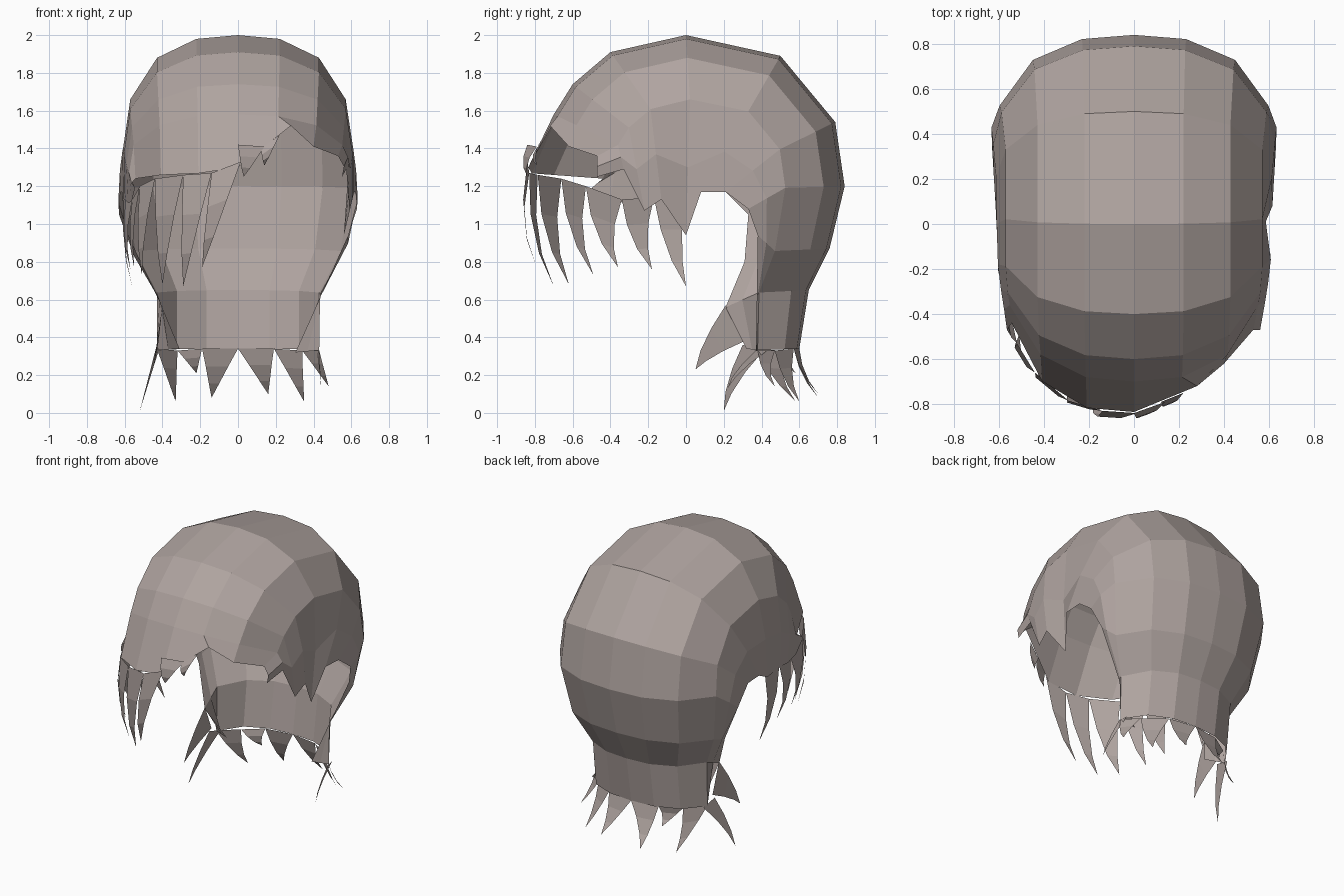
import bpy
from mathutils import Vector

cube = bpy.data.objects.get("Cube")
if cube:
    bpy.data.objects.remove(cube)

hair = bpy.data.materials.new("taupe_hair")
hair.use_nodes = True
colour = (0.43, 0.37, 0.35, 1)
hair.diffuse_color = colour
hair.node_tree.nodes["Principled BSDF"].inputs["Base Color"].default_value = colour


def make_object(name, verts, faces):
    mesh = bpy.data.meshes.new(name)
    mesh.from_pydata([tuple(v) for v in verts], [], faces)
    mesh.materials.append(hair)
    mesh.validate()
    obj = bpy.data.objects.new(name, mesh)
    bpy.context.collection.objects.link(obj)
    return obj


def side_x(y, z):
    """Half width of the head beside the ears."""
    x = 0.61 - 0.16 * max(0, -y - 0.1) + 0.06 * max(0, y)
    return x - 0.45 * max(0, 1.05 - z)


# Centre profile from fringe to neck: y, z, half width, hub y, hub z
STATIONS = [
    (-.84, 1.27, .60, .10, 1.20), (-.70, 1.58, .61, .10, 1.20),
    (-.60, 1.74, .62, .10, 1.20), (-.40, 1.91, .63, .10, 1.20),
    (0, 2.0, .63, .05, 1.20), (.50, 1.89, .63, .10, 1.20),
    (.79, 1.54, .65, .10, 1.20), (.84, 1.20, .66, .10, 1.18),
    (.76, .87, .60, .08, .84), (.65, .65, .475, .03, .62),
    (.60, .34, .475, .08, .32),
]
# Rounded cross-section: share of half width, share of distance from hub
SECTION = [(0, 1), (.35, .975), (.68, .85), (.905, .575)]

# Edge of the hair around each ear, one y, z pair per station
LEFT_EDGE = [(-.47, 1.25), (-.33, 1.29), (-.22, 1.07), (-.13, 1.13), (0, .94),
             (.08, 1.17), (.21, 1.17), (.33, 1.08), (.38, .94), (.375, .62), (.37, .32)]
RIGHT_EDGE = [(-.50, 1.19), (-.40, 1.12), (-.28, 1.11), (-.17, 1.13), (-.02, 1.12),
              (.08, 1.17), (.21, 1.17), (.33, 1.05), (.31, .80), (.21, .56), (.32, .34)]
# Swept-up hairline over the left brow
LEFT_BROW = [(0, -.835, 1.30), (.28, -.72, 1.52), (.40, -.62, 1.41), (.53, -.47, 1.36)]


def half_row(i, side):
    """Points of one station from the centre to the ear edge."""
    y, z, w, hy, hz = STATIONS[i]
    row = [Vector((side * w * a, hy + (y - hy) * r, hz + (z - hz) * r)) for a, r in SECTION]
    if i == 0 and side > 0:
        row = [Vector(p) for p in LEFT_BROW]
    ey, ez = (LEFT_EDGE if side > 0 else RIGHT_EDGE)[i]
    edge = Vector((side * side_x(ey, ez), ey, ez))
    middle = (row[-1] + edge) / 2
    middle.x += side * (0.02 if i < 9 else 0)
    return row + [middle, edge]


# Cap of hair, continuing down the nape
verts, faces = [], []
for i in range(len(STATIONS)):
    left, right = half_row(i, 1), half_row(i, -1)
    verts += right[:0:-1] + left
n = 2 * len(SECTION) + 3
for i in range(len(STATIONS) - 1):
    for j in range(n - 1):
        a = i * n + j
        faces.append((a, a + 1, a + n + 1, a + n))
make_object("hair_cap", verts, faces)


def make_locks(name, locks, taper=0.66, bow=0.02):
    """Pointed, slightly bowed strips: each has two roots and a tip."""
    verts, faces = [], []
    for a, b, tip in locks:
        a, b, tip = Vector(a), Vector(b), Vector(tip)
        centre = (a + b) / 2
        out = Vector((centre.x, centre.y, 0)).normalized() * bow
        k = len(verts)
        verts += [a, b]
        for t in (0.4, 0.75):
            width = (1 - t) ** 0.7 * taper + (1 - t) * (1 - taper)
            mid = centre.lerp(tip, t) + out + (centre - tip) * 0.04
            # Lag behind the tip so that the lock sweeps backwards
            mid.y -= 0.02
            verts += [mid + (a - centre) * width, mid + (b - centre) * width]
        verts.append(tip)
        faces += [(k, k + 1, k + 3, k + 2), (k + 2, k + 3, k + 5, k + 4),
                  (k + 4, k + 5, k + 6)]
    return make_object(name, verts, faces)


# Long fringe sweeping across the right brow and temple
roots = [(.015, -.84, 1.33), (-.14, -.83, 1.27), (-.29, -.785, 1.26), (-.44, -.66, 1.24),
         (-.52, -.53, 1.20), (-.56, -.34, 1.13), (-.595, -.17, 1.14), (-.605, 0, 1.14)]
tips = [(-.19, -.79, .77), (-.29, -.70, .67), (-.40, -.62, .68), (-.51, -.49, .73),
        (-.55, -.36, .77), (-.57, -.18, .76), (-.56, 0, .67)]
make_locks("fringe_locks", list(zip(roots, roots[1:], tips)))

# Short points along the left brow
make_locks("brow_points", [
    ((0, -.84, 1.42), (.14, -.79, 1.41), (.03, -.84, 1.25)),
    ((.12, -.79, 1.40), (.22, -.75, 1.47), (.14, -.79, 1.31)),
], bow=0)

# Ragged ends around the nape
nape = [(-.43, .37, .34), (-.32, .49, .33), (-.19, .57, .34), (0, .60, .34),
        (.19, .57, .34), (.34, .47, .33), (.43, .38, .33)]
nape_tips = [(-.33, .58, .06), None, (-.14, .70, .08), (.16, .70, .10),
             (.35, .60, .06), (.48, .47, .14)]
ends = [(a, b, t) for a, b, t in zip(nape, nape[1:], nape_tips) if t]
ends += [
    ((-.32, .49, .33), (-.19, .57, .34), (-.22, .58, .21)),
    ((-.43, .30, .36), (-.42, .41, .33), (-.52, .20, .01)),
    ((-.40, .21, .57), (-.42, .31, .38), (-.45, .05, .23)),
    ((.43, .37, .33), (.42, .43, .33), (.44, .22, .13)),
]
make_locks("nape_ends", ends, taper=0.3, bow=0)
